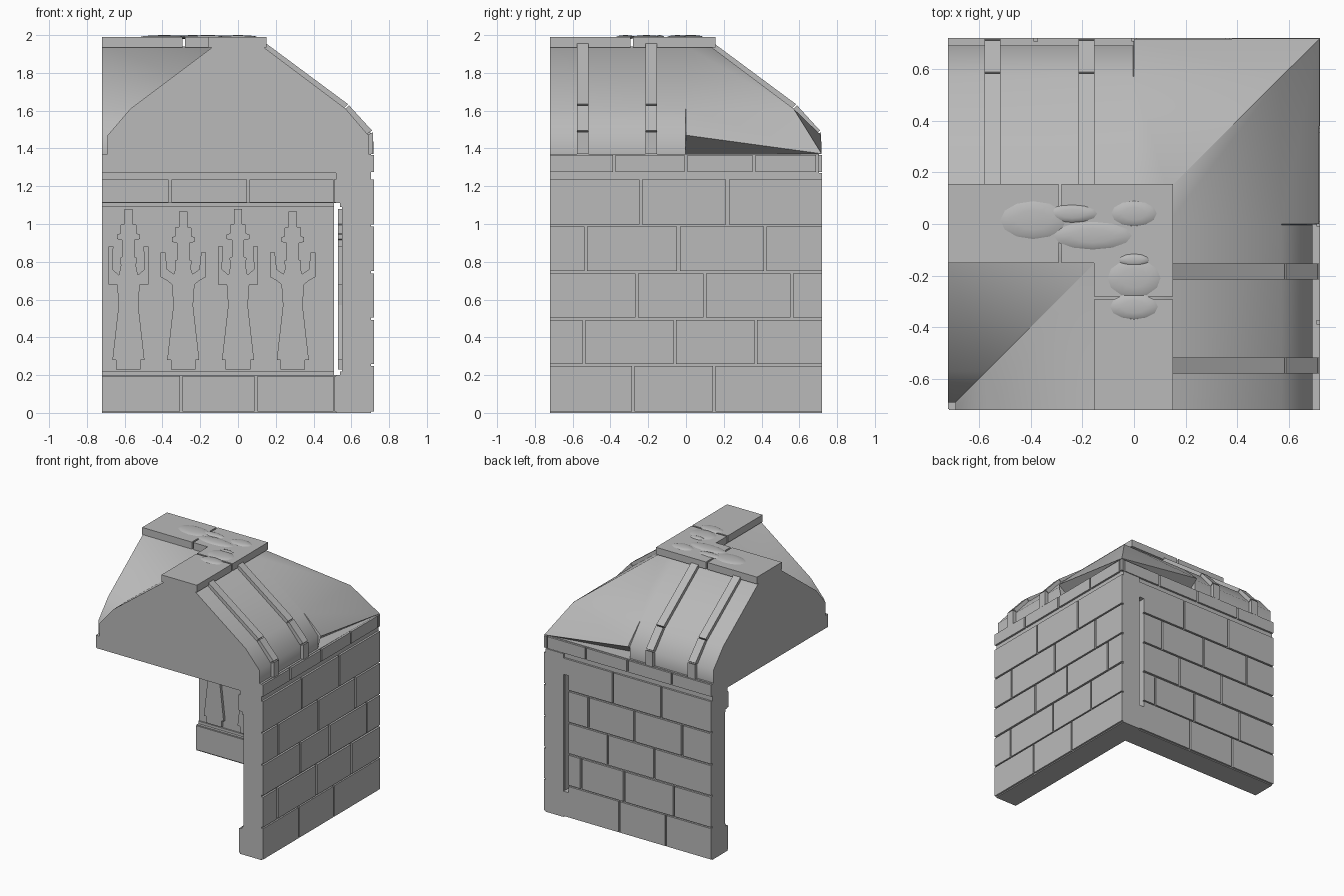
import bpy, bmesh, math
from mathutils import Matrix

if "Cube" in bpy.data.objects:
    bpy.data.objects.remove(bpy.data.objects["Cube"])

stone = bpy.data.materials.new("grey_stone")
stone.diffuse_color = (0.49, 0.49, 0.49, 1)
stone.use_nodes = True
stone.node_tree.nodes["Principled BSDF"].inputs["Base Color"].default_value = stone.diffuse_color


def finish(name, bm, swap=False, smooth=False):
    """Turn a bmesh into an object; swap mirrors it over the x=y diagonal."""
    if swap:
        for v in bm.verts:
            v.co.x, v.co.y = v.co.y, v.co.x
    bmesh.ops.recalc_face_normals(bm, faces=bm.faces)
    me = bpy.data.meshes.new(name)
    bm.to_mesh(me)
    bm.free()
    me.materials.append(stone)
    ob = bpy.data.objects.new(name, me)
    bpy.context.collection.objects.link(ob)
    if smooth:
        bpy.ops.object.select_all(action='DESELECT')
        bpy.context.view_layer.objects.active = ob
        ob.select_set(True)
        bpy.ops.object.shade_smooth_by_angle(angle=math.radians(45))
    return ob


def boxes(name, items, swap=False):
    """Each item is (x0, x1, y0, y1, z0, z1)."""
    bm = bmesh.new()
    for x0, x1, y0, y1, z0, z1 in items:
        m = Matrix.Translation(((x0 + x1) / 2, (y0 + y1) / 2, (z0 + z1) / 2))
        bmesh.ops.create_cube(bm, size=1, matrix=m @ Matrix.Diagonal((x1 - x0, y1 - y0, z1 - z0, 1)))
    return finish(name, bm, swap)


def course(a0, a1, joints, z0, z1, d0, d1, gap=0.014):
    """One course of blocks running along y, at depth d0..d1 in x."""
    cuts = [a0 - gap / 2] + joints + [a1 + gap / 2]
    return [(d0, d1, p + gap / 2, q - gap / 2, z0, z1) for p, q in zip(cuts, cuts[1:])]


def prism(bm, pts, axis, a0, a1):
    """Extrude a (u, z) outline along x or y."""
    put = (lambda u, z, a: (a, u, z)) if axis == 'x' else (lambda u, z, a: (u, a, z))
    lo = [bm.verts.new(put(u, z, a0)) for u, z in pts]
    hi = [bm.verts.new(put(u, z, a1)) for u, z in pts]
    bm.faces.new(lo)
    bm.faces.new(hi)
    n = len(pts)
    for i in range(n):
        j = (i + 1) % n
        bm.faces.new((lo[i], lo[j], hi[j], hi[i]))


# wall cores, with a narrow open slot beside the corner
for name, swap, inner_end, outer_end in (("side_wall", False, 0.55, 0.705), ("rear_wall", True, 0.508, 0.508)):
    boxes(name + "_core", [
        (0.55, 0.705, -0.72, outer_end, 0, 1.27),
        (0.52, 0.705, -0.72, inner_end + 0.05, 0, 0.2),
        (0.54, 0.56, -0.72, inner_end, 0.2, 0.22),
        (0.54, 0.56, -0.72, inner_end, 1.09, 1.11),
        (0.52, 0.705, -0.72, inner_end + 0.05, 1.11, 1.27)], swap)

# plain corner post, joined to the rear wall above and below the slot
boxes("corner_post", [
    (0.552, 0.705, 0.69, 0.72, 0, 1.27),
    (0.50, 0.56, 0.69, 0.72, 0.008, 0.2),
    (0.50, 0.56, 0.69, 0.72, 1.11, 1.236)])

# outer block courses
levels = [(0.008, 0.248), (0.258, 0.492), (0.506, 0.738), (0.75, 0.986), (0.998, 1.236)]
side_joints = [[-0.28, 0.15], [-0.54, -0.06, 0.37], [-0.26, 0.10, 0.56], [-0.53, -0.04, 0.42], [-0.24, 0.22]]
rear_joints = [[-0.33, 0.07], [-0.40, 0.03, 0.40], [-0.23, 0.17], [-0.47, -0.06, 0.335], [-0.29, 0.125]]
for name, swap, table, end in (("side_blocks", False, side_joints, 0.72), ("rear_blocks", True, rear_joints, 0.508)):
    items = []
    for (z0, z1), joints in zip(levels, table):
        items += course(-0.72, end, joints, z0, z1, 0.70, 0.72)
    boxes(name, items, swap)
    # eave trim, inner plinth and inner frieze blocks
    boxes(name + "_trim", course(-0.72, 0.72, [-0.38, 0, 0.36, 0.695], 1.275, 1.366, 0.70, 0.72), swap)
    boxes(name + "_plinth", course(-0.72, 0.505, [-0.30, 0.095], 0.008, 0.195, 0.512, 0.53), swap)
    boxes(name + "_frieze", course(-0.72, 0.505, [-0.36, 0.055], 1.115, 1.236, 0.508, 0.53), swap)

# relief figures standing on the inner walls
body = [(0.065, 0.23), (0.065, 0.28), (0.085, 0.28), (0.052, 0.57), (0.06, 0.68)]
arms_up = [(0.105, 0.68), (0.105, 0.88), (0.08, 0.88), (0.085, 0.76), (0.05, 0.73)]
arms_low = [(0.085, 0.70), (0.12, 0.72), (0.12, 0.85), (0.095, 0.85), (0.085, 0.76), (0.05, 0.735)]
head = [(0.04, 0.78), (0.045, 0.82), (0.033, 0.825), (0.033, 0.915), (0.06, 0.92),
        (0.06, 0.945), (0.043, 0.95), (0.043, 0.995), (0.022, 1.0), (0.022, 1.08)]
for name, swap in (("rear_figures", False), ("side_figures", True)):
    bm = bmesh.new()
    for i, cx in enumerate((-0.58, -0.29, 0.0, 0.29)):
        drop = 0.015 * (i % 2)
        half = body + (arms_low if i % 2 else arms_up) + [(x, z - drop) for x, z in head]
        outline = [(cx + x, z) for x, z in half] + [(cx - x, z) for x, z in reversed(half)]
        prism(bm, outline, 'y', 0.53, 0.555)
    finish(name, bm, swap)

# vaulted roof: one profile swept round the corner, flared at the outer eave
profile = [(-0.715, 1.27), (-0.715, 1.37), (-0.69, 1.37), (-0.69, 1.47), (-0.57, 1.61), (-0.13, 1.94),
           (0.13, 1.94), (0.57, 1.61), (0.69, 1.47), (0.69, 1.37), (0.705, 1.37), (0.705, 1.27)]
bm = bmesh.new()
stations = [[] for _ in range(7)]
for s, z in profile:
    eave = s == 0.69
    k = min(s, 0)
    flare = (0.715 if z > 1.4 else 0.58) if eave else s
    corner = (0.718, 0.718, 1.372) if eave else (s, s, z)
    row = [(s, -0.72, z), (s, min(s, -0.003), z), (flare, k, z), corner,
           (k, flare, z), (min(s, -0.003), s, z), (-0.72, s, z)]
    for st, co in zip(stations, row):
        st.append(bm.verts.new(co))
n = len(profile)
for a, b in zip(stations, stations[1:]):
    for i in range(n):
        j = (i + 1) % n
        bm.faces.new((a[i], a[j], b[j], b[i]))
bm.faces.new(stations[0])
bm.faces.new(stations[-1])
bmesh.ops.remove_doubles(bm, verts=bm.verts, dist=0.0005)
finish("roof", bm, smooth=True)

# raised ribs on the outer slopes, each in three lengths
lengths = [[(0.13, 1.93), (0.15, 1.955), (0.583, 1.634), (0.555, 1.605)],
           [(0.555, 1.60), (0.588, 1.628), (0.71, 1.494), (0.67, 1.47)],
           [(0.67, 1.465), (0.716, 1.486), (0.716, 1.37), (0.67, 1.37)]]
for name, swap in (("side_ribs", False), ("rear_ribs", True)):
    bm = bmesh.new()
    for c in (-0.547, -0.184):
        for quad in lengths:
            prism(bm, quad, 'y', c - 0.031, c + 0.031)
    finish(name, bm, swap)

# ridge slabs separated by open joints
bm = bmesh.new()
boxes("ridge_slabs", [
    (-0.72, -0.293, -0.15, 0.155, 1.935, 1.99),
    (-0.28, 0.15, -0.15, 0.155, 1.935, 1.99),
    (-0.155, 0.15, -0.28, -0.149, 1.935, 1.99),
    (-0.155, 0.15, -0.72, -0.293, 1.935, 1.99)])

# low carved lumps on the ridge
for x, y, rx, ry in ((-0.39, 0.015, 0.13, 0.075), (-0.24, 0.04, 0.10, 0.035), (-0.16, -0.045, 0.155, 0.055),
                     (0, 0.04, 0.09, 0.05), (0, -0.14, 0.06, 0.025), (0, -0.21, 0.105, 0.075), (0, -0.32, 0.095, 0.05)):
    m = Matrix.Translation((x, y, 1.989)) @ Matrix.Diagonal((rx, ry, 0.011, 1))
    bmesh.ops.create_uvsphere(bm, u_segments=12, v_segments=6, radius=1, matrix=m)
finish("ridge_carving", bm, smooth=True)
